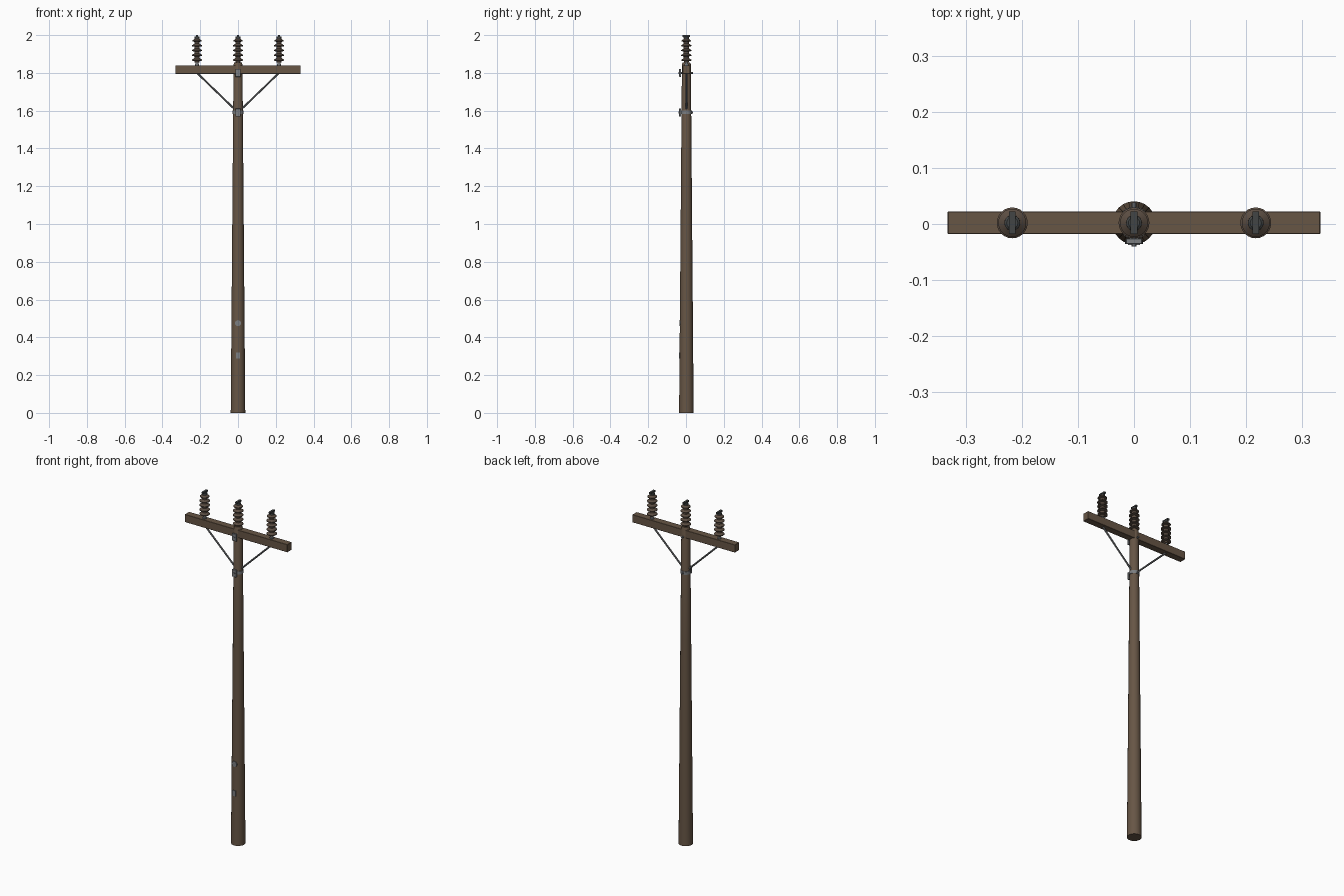
import bpy, bmesh, math
from mathutils import Vector

if "Cube" in bpy.data.objects:
    bpy.data.objects.remove(bpy.data.objects["Cube"])

CY = 0.002  # the pole axis sits slightly behind the origin


def material(name, rgb):
    m = bpy.data.materials.new(name)
    m.diffuse_color = (*rgb, 1)
    m.use_nodes = True
    m.node_tree.nodes["Principled BSDF"].inputs["Base Color"].default_value = m.diffuse_color
    return m


WOOD = material("weathered wood", (0.135, 0.092, 0.060))
CERAMIC = material("brown ceramic", (0.105, 0.075, 0.055))
STEEL = material("galvanised steel", (0.20, 0.21, 0.22))
DARK = material("dark metal", (0.055, 0.06, 0.06))


def finish(name, bm, mat, smooth=True):
    bmesh.ops.recalc_face_normals(bm, faces=bm.faces)
    me = bpy.data.meshes.new(name)
    bm.to_mesh(me)
    bm.free()
    me.materials.append(mat)
    ob = bpy.data.objects.new(name, me)
    bpy.context.collection.objects.link(ob)
    if smooth:
        bpy.context.view_layer.objects.active = ob
        bpy.ops.object.select_all(action='DESELECT')
        ob.select_set(True)
        bpy.ops.object.shade_smooth_by_angle(angle=math.radians(35))
    return ob


def lathe(name, profile, mat, x=0, y=CY, sides=24):
    """Closed solid of revolution from (radius, z) points."""
    bm = bmesh.new()
    rings = [[bm.verts.new((x + r * math.cos(2 * math.pi * i / sides),
                            y + r * math.sin(2 * math.pi * i / sides), z))
              for i in range(sides)] for r, z in profile]
    for a, b in zip(rings, rings[1:]):
        for i in range(sides):
            j = (i + 1) % sides
            bm.faces.new((a[i], a[j], b[j], b[i]))
    bm.faces.new(rings[0])
    bm.faces.new(rings[-1])
    return finish(name, bm, mat)


def box(name, centre, size, mat, bevel=0):
    bm = bmesh.new()
    bmesh.ops.create_cube(bm, size=1)
    bmesh.ops.scale(bm, vec=size, verts=bm.verts)
    bmesh.ops.translate(bm, vec=centre, verts=bm.verts)
    if bevel:
        bmesh.ops.bevel(bm, geom=bm.edges[:], offset=bevel, segments=1, affect='EDGES')
    return finish(name, bm, mat, False)


def rod(name, a, b, r, mat, sides=10):
    a, b = Vector(a), Vector(b)
    bm = bmesh.new()
    bmesh.ops.create_cone(bm, cap_ends=True, segments=sides, radius1=r, radius2=r,
                          depth=(b - a).length)
    bmesh.ops.rotate(bm, verts=bm.verts,
                     matrix=(b - a).to_track_quat('Z', 'Y').to_matrix())
    bmesh.ops.translate(bm, vec=(a + b) / 2, verts=bm.verts)
    return finish(name, bm, mat)


def pole_radius(z):
    return 0.0385 + (0.0235 - 0.0385) * z / 1.855


# Tapered pole and crossarm
lathe("pole", [(pole_radius(z), z) for z in (0, 0.6, 1.2, 1.845)] + [(0.020, 1.855)], WOOD)
box("crossarm", (0, CY, 1.8175), (0.664, 0.040, 0.045), WOOD, 0.001)

# Insulators: pin, ribbed ceramic body, cap and wire clamp
for label, x in (("left", -0.217), ("centre", 0), ("right", 0.217)):
    lathe(label + "_pin", [(0.011, 1.835), (0.011, 1.846), (0.008, 1.848), (0.008, 1.865)],
          STEEL, x, sides=12)
    body = [(0.012, 1.855)]
    for i in range(5):
        z = 1.862 + i * 0.0255
        r = 0.0275 if i < 4 else 0.025
        body += [(0.014, z), (r, z + 0.003), (r, z + 0.007), (0.014, z + 0.016)]
    lathe(label + "_insulator", body + [(0.013, 1.985)], CERAMIC, x)
    lathe(label + "_cap", [(0.014, 1.982), (0.014, 1.990), (0.010, 1.993)], DARK, x, sides=16)
    box(label + "_wire_clamp", (x, CY, 1.995), (0.012, 0.040, 0.010), DARK)

# Diagonal braces under the crossarm
for label, s in (("left", -1), ("right", 1)):
    rod(label + "_brace", (s * 0.217, CY, 1.800), (s * 0.012, CY, 1.602), 0.005, STEEL)

# Brace band with front plate, and through bolts
r = pole_radius(1.59)
lathe("brace_band", [(r, 1.582), (r + 0.003, 1.582), (r + 0.003, 1.600), (r, 1.600)], STEEL)
for label, z in (("crossarm", 1.80), ("brace", 1.59)):
    box(label + "_plate", (0, -0.031, z), (0.028, 0.010, 0.042), STEEL, 0.001)
    rod(label + "_bolt", (0, -0.040, z), (0, 0.038, z), 0.005, STEEL)

# Small tags on the lower front of the pole
f = CY - pole_radius(0.475)
rod("round_tag", (0, f - 0.003, 0.475), (0, f + 0.006, 0.475), 0.016, STEEL, 16)
f = CY - pole_radius(0.305)
box("square_tag", (0, f, 0.305), (0.022, 0.007, 0.032), STEEL)
